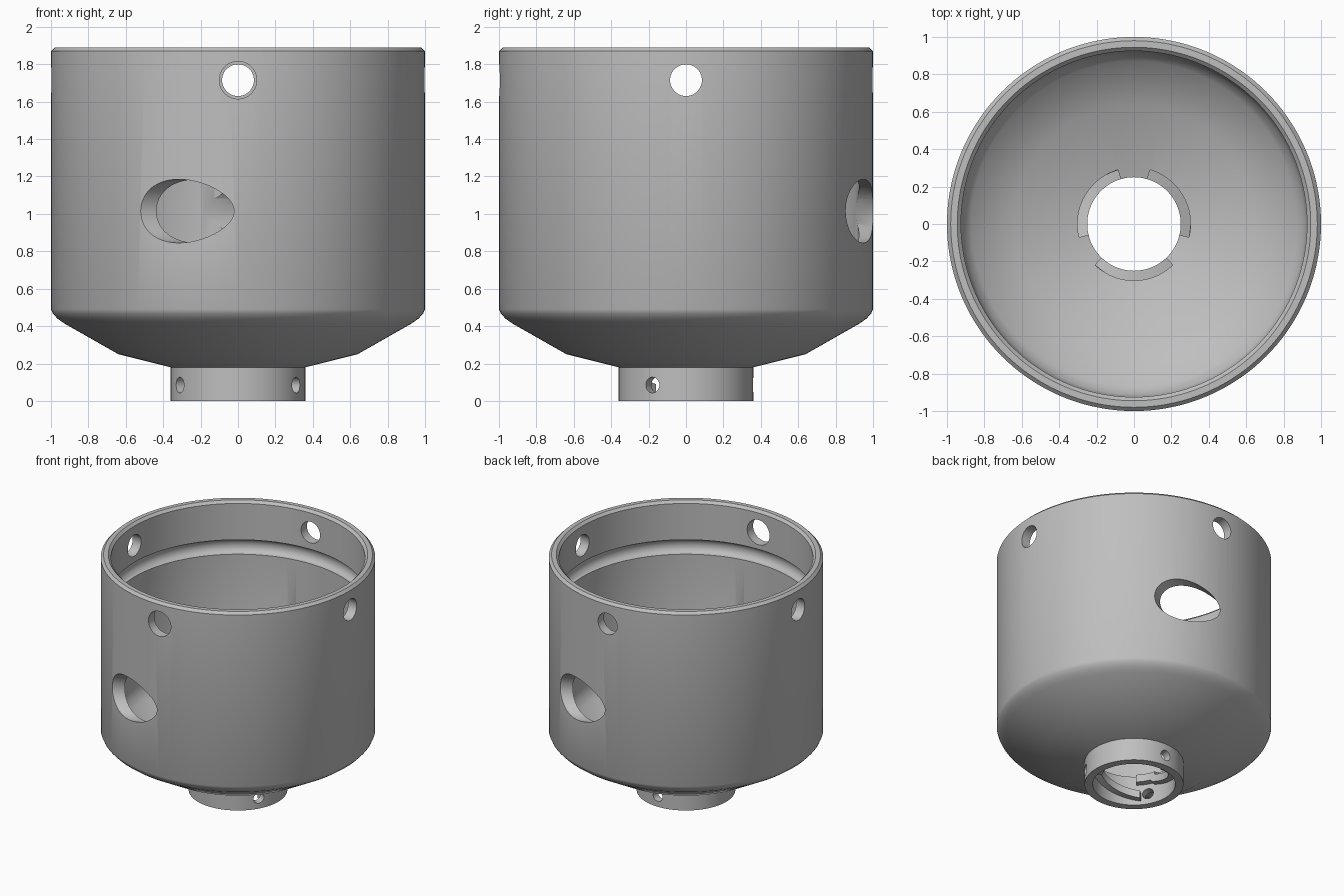
import bpy, bmesh, math
from mathutils import Vector, Matrix

cube = bpy.data.objects.get("Cube")
if cube:
    bpy.data.objects.remove(cube)

grey = bpy.data.materials.new("plain grey")
grey.use_nodes = True
COLOR = (0.52, 0.52, 0.52, 1)
grey.diffuse_color = COLOR
grey.node_tree.nodes["Principled BSDF"].inputs["Base Color"].default_value = COLOR


def make(name, bm):
    bmesh.ops.recalc_face_normals(bm, faces=bm.faces)
    mesh = bpy.data.meshes.new(name)
    bm.to_mesh(mesh)
    bm.free()
    mesh.materials.append(grey)
    obj = bpy.data.objects.new(name, mesh)
    bpy.context.collection.objects.link(obj)
    return obj


def lathe(name, profile, steps=144):
    """Closed profile of (radius, height) points turned around z."""
    bm = bmesh.new()
    rings = []
    for i in range(steps):
        a = math.tau * i / steps
        rings.append([bm.verts.new((r * math.cos(a), r * math.sin(a), z)) for r, z in profile])
    n = len(profile)
    for i in range(steps):
        p, q = rings[i], rings[(i + 1) % steps]
        for j in range(n):
            k = (j + 1) % n
            bm.faces.new((p[j], q[j], q[k], p[k]))
    return make(name, bm)


def rod(name, start, end, radius):
    start, end = Vector(start), Vector(end)
    axis = end - start
    turn = axis.to_track_quat('Z', 'Y').to_matrix().to_4x4()
    bm = bmesh.new()
    bmesh.ops.create_cone(bm, cap_ends=True, segments=48, radius1=radius, radius2=radius,
                          depth=axis.length,
                          matrix=Matrix.Translation((start + end) / 2) @ turn)
    return make(name, bm)


def sweep(name, start, end, inner, outer, low, high, steps=28):
    """Arc-shaped bar; low and high give its heights for a fraction 0..1."""
    bm = bmesh.new()
    rings = []
    for i in range(steps + 1):
        t = i / steps
        a = math.radians(start + (end - start) * t)
        rings.append([bm.verts.new((r * math.cos(a), r * math.sin(a), z))
                      for r, z in ((inner, low(t)), (outer, low(t)), (outer, high(t)), (inner, high(t)))])
    for p, q in zip(rings, rings[1:]):
        for j in range(4):
            k = (j + 1) % 4
            bm.faces.new((p[j], p[k], q[k], q[j]))
    bm.faces.new(rings[0])
    bm.faces.new(rings[-1])
    return make(name, bm)


def polar(radius, degrees, z):
    a = math.radians(degrees)
    return (radius * math.cos(a), radius * math.sin(a), z)


def smooth(obj):
    bpy.ops.object.select_all(action='DESELECT')
    obj.select_set(True)
    bpy.context.view_layer.objects.active = obj
    bpy.ops.object.shade_smooth_by_angle(angle=math.radians(25))


# Cup body: outside from collar to rim, then inside with a round groove
BORE = 0.925
outside = [(0.30, 0), (0.36, 0), (0.36, 0.18), (0.64, 0.25), (0.93, 0.415),
           (0.965, 0.44), (0.99, 0.467), (1.0, 0.49), (1.0, 1.87), (0.98, 1.89)]
groove = [(BORE + 0.045 * math.sin(math.pi * i / 8), 1.52 + 0.058 * math.cos(math.pi * i / 8))
          for i in range(9)]
inside = [(BORE, 0.56), (0.91, 0.51), (0.87, 0.46), (0.64, 0.325), (0.25, 0.225),
          (0.25, 0.165), (0.30, 0.165)]
cup = lathe("cup_body", outside + [(0.945, 1.89), (BORE, 1.87)] + groove + inside)

cutters = []
# Four holes below the rim, the front one wider
for angle in (0, 90, 180, 270):
    cutters.append(rod("rim_hole", polar(0.7, angle, 1.715), polar(1.2, angle, 1.715),
                       0.1 if angle == 270 else 0.085))

# Two slanted inlets on opposite sides
slant = math.radians(24.5)
along = Vector((math.cos(slant), math.sin(slant), 0))
foot = Vector((math.sin(slant), -math.cos(slant), 0)) * 0.731
for side in (1, -1):
    up = Vector((0, 0, 1.015))
    cutters.append(rod("inlet_hole", (foot - along * 1.3) * side + up,
                       (foot - along * 0.05) * side + up, 0.17))

# Collar screw holes and floor slots
for angle in (90, 210, 330):
    cutters.append(rod("collar_hole", polar(0.27, angle, 0.085), polar(0.5, angle, 0.085), 0.042))
for angle in (30, 150, 270):
    cutters.append(sweep("floor_slot", angle - 43.5, angle + 43.5, 0.2, 0.302,
                         lambda t: 0.12, lambda t: 0.4))

for cutter in cutters:
    cutter.hide_render = True
    mod = cup.modifiers.new(cutter.name, 'BOOLEAN')
    mod.operation = 'DIFFERENCE'
    mod.solver = 'EXACT'
    mod.object = cutter
bpy.context.view_layer.update()
cut_mesh = bpy.data.meshes.new_from_object(cup.evaluated_get(bpy.context.evaluated_depsgraph_get()))
cup.modifiers.clear()
cup.data = cut_mesh
for cutter in cutters:
    bpy.data.objects.remove(cutter)
smooth(cup)

# Three spiral ramps inside the collar, rising to the floor
for angle in (30, 150, 270):
    ramp = sweep("collar_ramp", angle - 50, angle + 50, 0.25, 0.315,
                 lambda t: 0.03 + 0.12 * t, lambda t: 0.09 + 0.12 * t)
    smooth(ramp)
